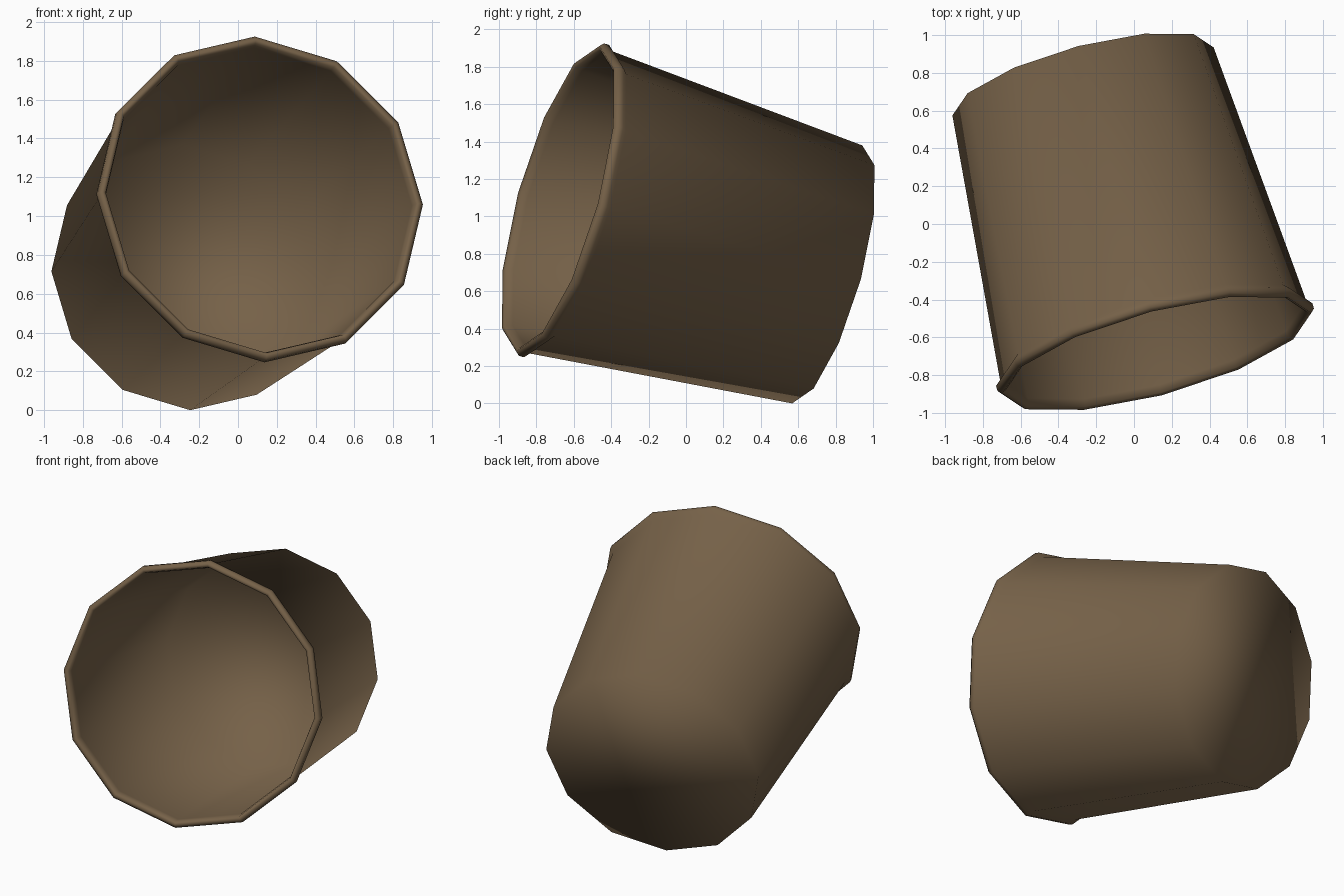
import bpy, bmesh, math
from mathutils import Vector

if "Cube" in bpy.data.objects:
    bpy.data.objects.remove(bpy.data.objects["Cube"])

SIDES = 12
# cup axis, from the centre of the mouth to the centre of the base
mouth = Vector((0.12, -0.685, 1.095))
base = Vector((-0.27, 0.755, 0.69))
axis = (base - mouth).normalized()
length = (base - mouth).length
up = Vector((0.03, 0.0, 0.825))
u = (up - axis * up.dot(axis) / 1.0).normalized()
v = axis.cross(u)

# (radius, distance from the mouth): outer base, wall, rounded lip, inner wall, inner floor
profile = [(0.715, length), (0.838, 0.075), (0.866, 0.05), (0.866, 0.02),
           (0.846, 0.0), (0.826, 0.01), (0.815, 0.05), (0.695, length - 0.025)]

bm = bmesh.new()
rings = []
for r, t in profile:
    ring = []
    for i in range(SIDES):
        a = 2 * math.pi * i / SIDES
        ring.append(bm.verts.new(mouth + axis * t + (u * math.cos(a) + v * math.sin(a)) * r))
    rings.append(ring)
for lower, upper in zip(rings, rings[1:]):
    for i in range(SIDES):
        j = (i + 1) % SIDES
        bm.faces.new((lower[i], lower[j], upper[j], upper[i]))
bm.faces.new(rings[0])    # underside
bm.faces.new(rings[-1])   # inner floor
bmesh.ops.recalc_face_normals(bm, faces=bm.faces)
for f in bm.faces:
    f.smooth = True       # soft shading all over, also across the base edge

mesh = bpy.data.meshes.new("tilted_cup")
bm.to_mesh(mesh)
bm.free()
cup = bpy.data.objects.new("tilted_cup", mesh)
bpy.context.collection.objects.link(cup)

brown = bpy.data.materials.new("dull brown")
brown.diffuse_color = (0.18, 0.12, 0.065, 1)
brown.use_nodes = True
brown.node_tree.nodes["Principled BSDF"].inputs["Base Color"].default_value = brown.diffuse_color
mesh.materials.append(brown)
